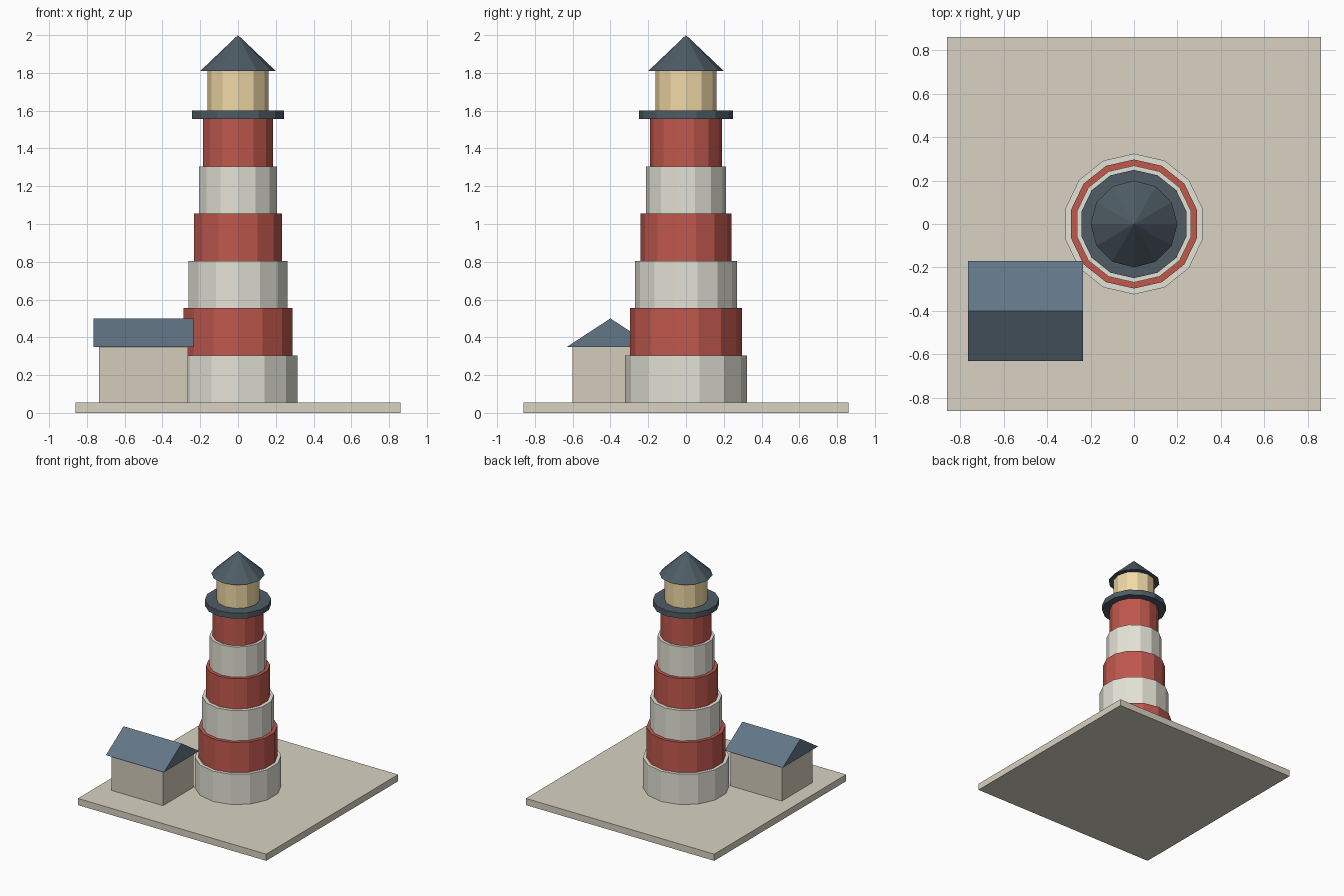
import bpy

if "Cube" in bpy.data.objects:
    bpy.data.objects.remove(bpy.data.objects["Cube"])


def material(name, rgb):
    # sRGB 0-255 to linear
    m = bpy.data.materials.new(name)
    m.diffuse_color = [(c / 255 / 12.92 if c < 11 else ((c / 255 + 0.055) / 1.055) ** 2.4) for c in rgb] + [1]
    m.use_nodes = True
    m.node_tree.nodes["Principled BSDF"].inputs["Base Color"].default_value = m.diffuse_color
    return m


SAND = material("sand", (217, 210, 194))
WHITE = material("white", (228, 226, 214))
RED = material("red", (192, 88, 77))
SLATE = material("slate", (78, 92, 101))
GLOW = material("glow", (240, 217, 165))
WALL = material("wall", (212, 204, 187))
BLUE = material("blue_roof", (98, 118, 134))


def finish(name, mat):
    ob = bpy.context.object
    ob.name = name
    ob.data.materials.append(mat)
    return ob


def box(name, x, y, z, mat):
    bpy.ops.mesh.primitive_cube_add(size=1, location=(sum(x) / 2, sum(y) / 2, sum(z) / 2))
    ob = finish(name, mat)
    ob.scale = (x[1] - x[0], y[1] - y[0], z[1] - z[0])


def drum(name, sides, r, z0, z1, mat, r_top=None):
    bpy.ops.mesh.primitive_cone_add(vertices=sides, radius1=r, radius2=r if r_top is None else r_top,
                                    depth=z1 - z0, location=(0, 0, (z0 + z1) / 2))
    finish(name, mat)


# Ground slab
box("ground_slab", (-0.86, 0.86), (-0.86, 0.86), (0, 0.055), SAND)

# Stepped, striped tower
for i, r in enumerate((0.324, 0.297, 0.269, 0.24, 0.213, 0.19)):
    z = 0.055 + 0.25 * i
    drum(f"tower_band_{i + 1}", 14, r, z, z + 0.25, RED if i % 2 else WHITE)

# Gallery, lantern room and cap
drum("gallery", 14, 0.249, 1.555, 1.6, SLATE)
drum("lantern_room", 12, 0.162, 1.6, 1.81, GLOW)
drum("lantern_cap", 12, 0.2, 1.81, 2.0, SLATE, r_top=0)

# Keeper's house
box("house_walls", (-0.735, -0.265), (-0.6, -0.2), (0.055, 0.35), WALL)

# Gabled roof prism
verts = [(x, y, z) for x in (-0.765, -0.235) for y, z in ((-0.63, 0.35), (-0.17, 0.35), (-0.4, 0.5))]
mesh = bpy.data.meshes.new("house_roof")
mesh.from_pydata(verts, [], [(0, 2, 1), (3, 4, 5), (0, 1, 4, 3), (1, 2, 5, 4), (2, 0, 3, 5)])
mesh.materials.append(BLUE)
bpy.context.collection.objects.link(bpy.data.objects.new("house_roof", mesh))
